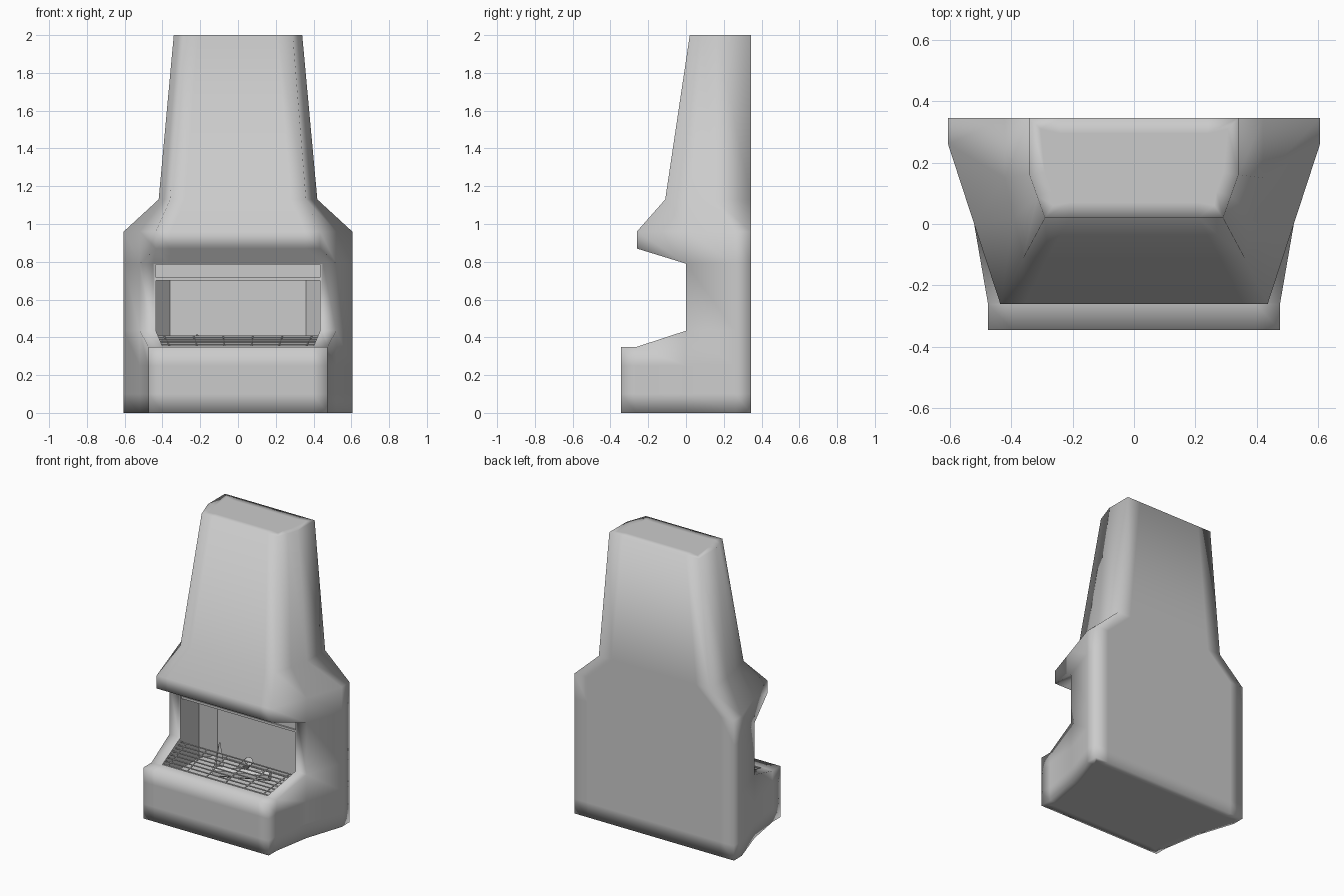
import bpy
import bmesh
from mathutils import Vector

cube = bpy.data.objects.get("Cube")
if cube:
    bpy.data.objects.remove(cube, do_unlink=True)

grey = bpy.data.materials.new("plain_grey")
grey.use_nodes = True
grey.diffuse_color = (0.6, 0.6, 0.6, 1)
grey.node_tree.nodes["Principled BSDF"].inputs["Base Color"].default_value = (0.6, 0.6, 0.6, 1)

BACK = 0.345


def make_object(name, bm):
    bmesh.ops.recalc_face_normals(bm, faces=bm.faces[:])
    mesh = bpy.data.meshes.new(name)
    bm.to_mesh(mesh)
    bm.free()
    mesh.materials.append(grey)
    obj = bpy.data.objects.new(name, mesh)
    bpy.context.collection.objects.link(obj)
    return obj


def ring(width, knee, mid, corner, front, z_back, z_front):
    """Symmetric outline: back, side knee, middle, front corner, front."""
    half = [(width - 0.1, BACK, z_back), (width, BACK, z_back), (width, knee, z_back),
            (*mid, z_back), (*corner, z_front), (*front, z_front),
            (front[0] - 0.08, front[1], z_front)]
    return half + [(-x, y, z) for x, y, z in reversed(half)]


def loft(bm, rings):
    loops = [[bm.verts.new(p) for p in r] for r in rings]
    n = len(loops[0])
    for a, b in zip(loops, loops[1:]):
        for i in range(n):
            j = (i + 1) % n
            bm.faces.new((a[i], a[j], b[j], b[i]))
    caps = [bm.faces.new(loops[0]), bm.faces.new(loops[-1])]
    bmesh.ops.remove_doubles(bm, verts=bm.verts[:], dist=0.0001)
    return [f for f in caps if f.is_valid]


def box(name, lo, hi):
    bm = bmesh.new()
    bmesh.ops.create_cube(bm, size=1)
    lo, hi = Vector(lo), Vector(hi)
    for v in bm.verts:
        v.co = (lo + hi) / 2 + v.co * (hi - lo)
    return make_object(name, bm)


def rod(bm, start, end, r1, r2, sides=6):
    start, end = Vector(start), Vector(end)
    d = end - start
    made = bmesh.ops.create_cone(bm, cap_ends=True, segments=sides, radius1=r1, radius2=r2, depth=d.length)
    turn = d.to_track_quat("Z", "Y")
    for v in made["verts"]:
        v.co = turn @ v.co + (start + end) / 2


# Body: hearth block, recessed front wall, hood and chimney
SIDE = (0.605, 0.26, (0.52, 0))
LEDGE, LIP, WALL, HOOD = (0.475, -0.26), (0.475, -BACK), (0.45, 0), (0.435, -0.26)
rings = [ring(*SIDE, LEDGE, LIP, z, z) for z in (0, 0.1, 0.25)]
rings += [ring(*SIDE, LEDGE, LIP, 0.435, 0.35),
          ring(*SIDE, LEDGE, LEDGE, 0.435, 0.35),
          ring(*SIDE, WALL, WALL, 0.435, 0.435),
          ring(*SIDE, WALL, WALL, 0.79, 0.79),
          ring(*SIDE, HOOD, HOOD, 0.79, 0.87),
          ring(*SIDE, HOOD, HOOD, 0.96, 0.96)]
for w, knee, mid, front, z in ((0.42, 0.15, (0.39, 0.02), (0.36, -0.11), 1.13),
                               (0.34, 0.16, (0.315, 0.09), (0.29, 0.02), 2.0)):
    rings.append(ring(w, knee, mid, front, front, z, z))
bm = bmesh.new()
caps = loft(bm, rings)
bmesh.ops.recalc_face_normals(bm, faces=bm.faces[:])
for cap in caps:
    bmesh.ops.inset_region(bm, faces=[cap], thickness=0.05)
for f in bm.faces:
    f.smooth = True
body = make_object("fireplace_body", bm)

# Firebox cavity cut into the body
plan = [(0.40, -0.25), (0.435, 0), (0.435, 0.2), (0.36, 0.29)]
plan += [(-x, y) for x, y in reversed(plan)]
bm = bmesh.new()
loft(bm, [[(x, y, z) for x, y in plan] for z in (0.22, 0.785)])
cutter = make_object("firebox_cutter", bm)
cutter.hide_render = True
mod = body.modifiers.new("firebox", "BOOLEAN")
mod.operation = "DIFFERENCE"
mod.solver = "EXACT"
mod.object = cutter
bpy.context.view_layer.objects.active = body
bpy.ops.object.modifier_apply(modifier=mod.name)
bpy.data.objects.remove(cutter, do_unlink=True)

# Lintel panel with its lower lip
box("lintel_panel", (-0.434, 0.015, 0.715), (0.434, 0.03, 0.786))
box("lintel_lip", (-0.434, 0.005, 0.7), (0.434, 0.03, 0.716))

# Sloping grill of long bars and cross bars
bm = bmesh.new()
front_edge, back_edge = Vector((0.402, -0.24, 0.352)), Vector((0.434, 0, 0.405))
BARS, CROSS = 8, 6
for i in range(BARS):
    p = front_edge.lerp(back_edge, i / (BARS - 1))
    rod(bm, (-p.x, p.y, p.z), p, 0.005, 0.005)
for i in range(CROSS):
    s = 1.8 * i / (CROSS - 1) - 0.9
    rod(bm, (front_edge.x * s, *front_edge.yz), (back_edge.x * s, *back_edge.yz), 0.004, 0.004)
make_object("grill", bm)

# Firewood in the pit
bm = bmesh.new()
rod(bm, (-0.22, 0.11, 0.22), (-0.216, 0.11, 0.415), 0.045, 0.005, 4)
rod(bm, (-0.2, 0.02, 0.26), (0.16, 0.12, 0.28), 0.035, 0.03)
rod(bm, (-0.08, 0.14, 0.25), (0.02, 0.09, 0.36), 0.035, 0.03)
make_object("firewood", bm)
